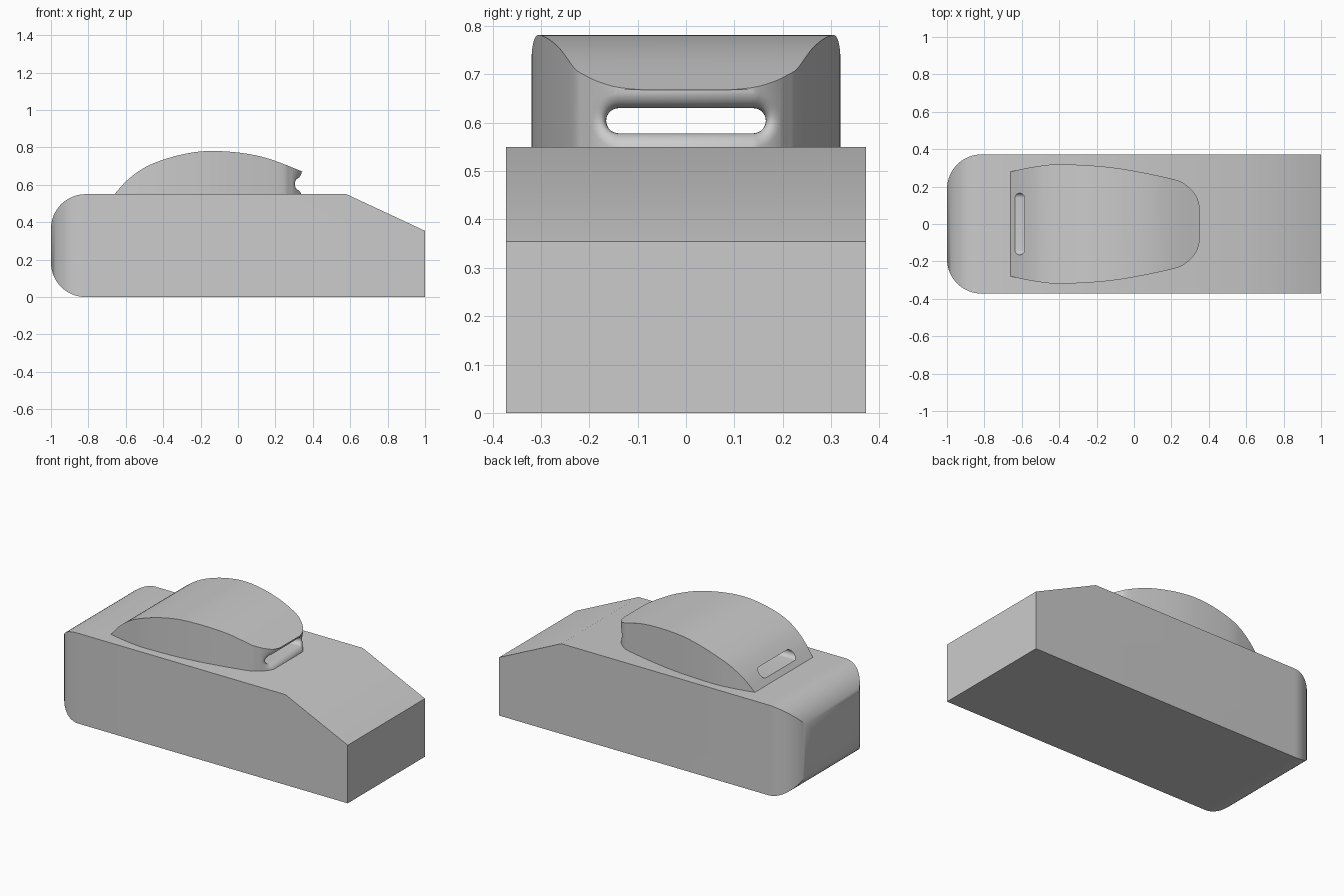
import bpy
import bmesh
from math import cos, sin, pi, radians
from mathutils import Vector

if "Cube" in bpy.data.objects:
    bpy.data.objects.remove(bpy.data.objects["Cube"], do_unlink=True)

grey = bpy.data.materials.new("plain_grey")
grey.use_nodes = True
grey.diffuse_color = (0.6, 0.6, 0.6, 1)
grey.node_tree.nodes["Principled BSDF"].inputs["Base Color"].default_value = (0.6, 0.6, 0.6, 1)


def loft(name, rings):
    """Closed solid through a list of matching rings."""
    bm = bmesh.new()
    loops = [[bm.verts.new(p) for p in ring] for ring in rings]
    n = len(loops[0])
    for a, b in zip(loops, loops[1:]):
        for i in range(n):
            j = (i + 1) % n
            bm.faces.new((a[i], a[j], b[j], b[i]))
    bm.faces.new(loops[0])
    bm.faces.new(loops[-1])
    bmesh.ops.recalc_face_normals(bm, faces=bm.faces)
    mesh = bpy.data.meshes.new(name)
    bm.to_mesh(mesh)
    bm.free()
    mesh.materials.append(grey)
    obj = bpy.data.objects.new(name, mesh)
    bpy.context.collection.objects.link(obj)
    return obj


def side_prism(name, outline, half):
    return loft(name, [[(x, y, z) for x, z in outline] for y in (-half, half)])


def plan_prism(name, outline, low, high):
    return loft(name, [[(x, y, z) for x, y in outline] for z in (low, high)])


def combine(obj, tool, operation):
    mod = obj.modifiers.new(operation.title(), "BOOLEAN")
    mod.object, mod.operation, mod.solver = tool, operation, "EXACT"
    bpy.context.view_layer.objects.active = obj
    bpy.ops.object.modifier_apply(modifier=mod.name)
    bpy.data.objects.remove(tool, do_unlink=True)


def smooth(obj):
    bpy.ops.object.select_all(action="DESELECT")
    obj.select_set(True)
    bpy.context.view_layer.objects.active = obj
    bpy.ops.object.shade_smooth_by_angle(angle=radians(30))


def arc(cx, cy, r, start, end, steps=16):
    angles = [radians(start + (end - start) * i / steps) for i in range(steps + 1)]
    return [(cx + r * cos(a), cy + r * sin(a)) for a in angles]


def spline(points, steps=10):
    """Smooth curve through the points."""
    p = [Vector(q) for q in points]
    p = [2 * p[0] - p[1]] + p + [2 * p[-1] - p[-2]]
    out = []
    for a, b, c, d in zip(p, p[1:], p[2:], p[3:]):
        for i in range(steps):
            t = i / steps
            q = 2 * b + (c - a) * t + (2 * a - 5 * b + 4 * c - d) * t**2
            q += (3 * b - a - 3 * c + d) * t**3
            out.append(tuple(q / 2))
    return out + [tuple(p[-2])]


# Body: side profile crossed with a plan, both rounded at one end
R, HALF, TOP = 0.185, 0.372, 0.55
body = side_prism("body", arc(R - 1, TOP - R, R, 90, 180) + arc(R - 1, R, R, 180, 270)
                  + [(1, 0), (1, 0.354), (0.58, TOP)], 0.5)
body_plan = plan_prism("body_plan", arc(R - 1, HALF - R, R, 90, 180)
                       + arc(R - 1, R - HALF, R, 180, 270)
                       + [(1.2, -HALF), (1.2, HALF)], -0.2, 1)
combine(body, body_plan, "INTERSECT")
smooth(body)

# Dome: arched profile crossed with a tapering plan
roof = spline([(-0.70, 0.50), (-0.66, 0.55), (-0.58, 0.635), (-0.47, 0.707), (-0.3, 0.762),
               (-0.12, 0.781), (0.12, 0.752), (0.353, 0.667), (0.45, 0.62)])
dome = side_prism("dome", roof + [(0.45, 0.50)], 0.5)
edge = spline([(-0.72, 0.265), (-0.66, 0.28), (-0.52, 0.308), (-0.38, 0.319), (-0.1, 0.3),
               (0.2, 0.242), (0.28, 0.207), (0.333, 0.15), (0.353, 0.085)])
dome_plan = plan_prism("dome_plan", edge + [(x, -y) for x, y in reversed(edge)], 0.4, 1)
combine(dome, dome_plan, "INTERSECT")


def nose(y):
    """Distance forward of the dome's end wall at a given y."""
    y = abs(y)
    front = [p for p in edge if p[0] > 0.1]
    for (xa, ya), (xb, yb) in zip(front, front[1:]):
        if yb <= y <= ya:
            return xa + (xb - xa) * (ya - y) / (ya - yb)
    return front[-1][0]


# Slot running through the dome, flaring out at the forward end
FLARE, SLOT_R = 0.038, 0.026


def stadium(grow):
    r = SLOT_R + grow
    return arc(0.139, 0.604, r, -90, 90) + arc(-0.139, 0.604, r, 90, 270)


rings = [[(-0.9, y, z) for y, z in stadium(0)]]
for k in range(9):
    a = k / 8 * pi / 2
    rings.append([(nose(y) + 0.001 - FLARE * (1 - sin(a)), y, z)
                  for y, z in stadium(FLARE * (1 - cos(a)))])
rings.append([(0.6, y, z) for y, z in stadium(FLARE)])
combine(dome, loft("slot_cutter", rings), "DIFFERENCE")
smooth(dome)
